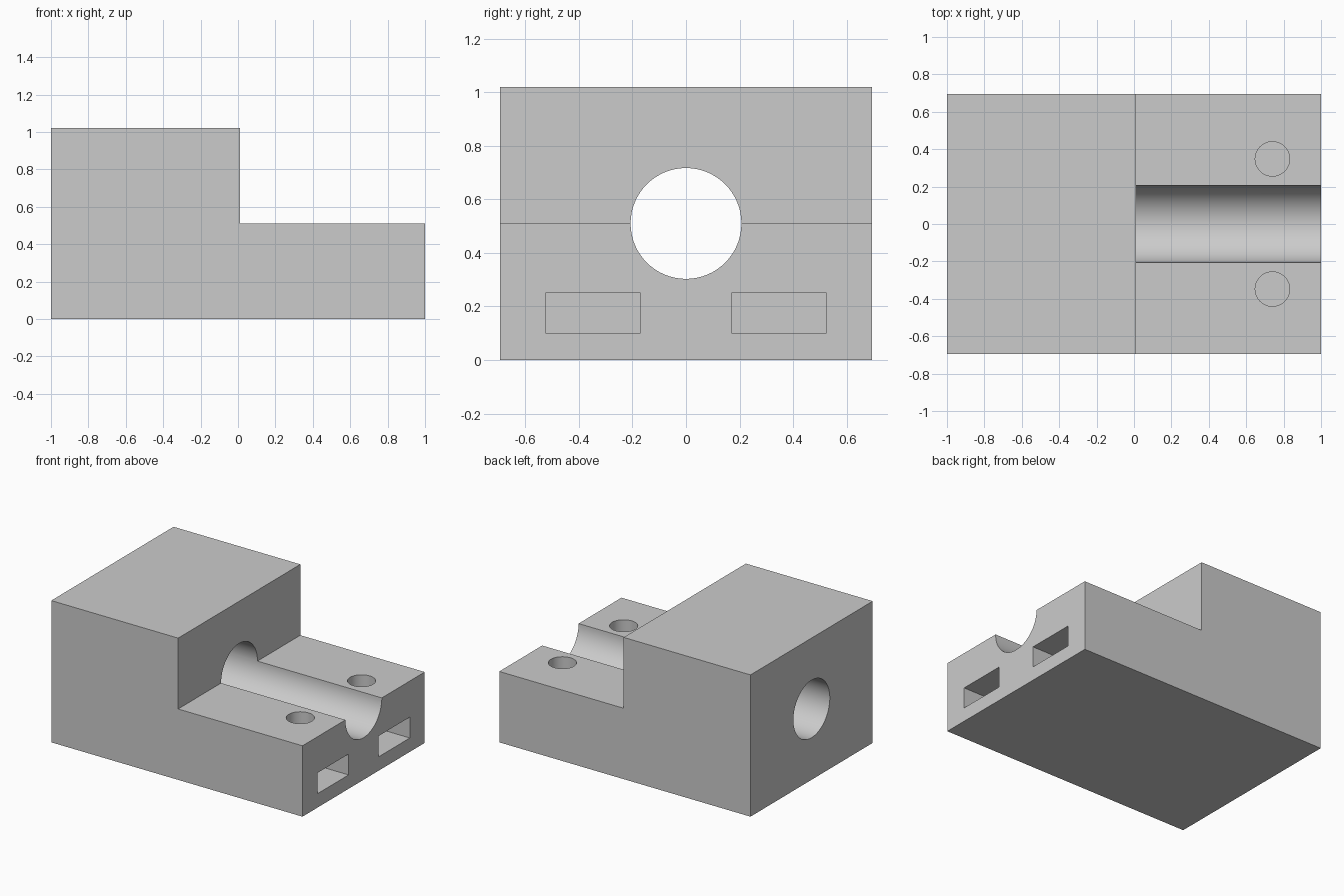
import bpy
import bmesh
import math
from mathutils import Matrix

default_cube = bpy.data.objects.get("Cube")
if default_cube:
    bpy.data.objects.remove(default_cube, do_unlink=True)

HALF_Y = 0.695
STEP_X, STEP_Z, TOP_Z = 0.01, 0.51, 1.02
BORE_R, SCREW_R = 0.207, 0.092
SCREW_X, SCREW_Y = 0.74, 0.348
SLOT_Z = (0.1, 0.25)
SLOT_W = 0.355

grey = bpy.data.materials.new("neutral_grey")
grey.use_nodes = True
colour = (0.6, 0.6, 0.6, 1)
grey.diffuse_color = colour
grey.node_tree.nodes["Principled BSDF"].inputs["Base Color"].default_value = colour


def add_object(name, bm):
    mesh = bpy.data.meshes.new(name)
    bmesh.ops.recalc_face_normals(bm, faces=bm.faces)
    bm.to_mesh(mesh)
    bm.free()
    mesh.materials.append(grey)
    obj = bpy.data.objects.new(name, mesh)
    bpy.context.collection.objects.link(obj)
    return obj


def cylinder(name, radius, depth, matrix, sides=64):
    bm = bmesh.new()
    bmesh.ops.create_cone(bm, cap_ends=True, segments=sides, radius1=radius,
                          radius2=radius, depth=depth, matrix=matrix)
    return add_object(name, bm)


def box(name, low, high):
    bm = bmesh.new()
    centre = [(a + b) / 2 for a, b in zip(low, high)]
    size = [b - a for a, b in zip(low, high)]
    bmesh.ops.create_cube(bm, size=1, matrix=Matrix.Translation(centre)
                          @ Matrix.Diagonal((*size, 1)))
    return add_object(name, bm)


# Stepped block: L-shaped side profile extruded across the depth
bm = bmesh.new()
profile = [(-1, 0), (1, 0), (1, STEP_Z), (STEP_X, STEP_Z), (STEP_X, TOP_Z), (-1, TOP_Z)]
face = bm.faces.new([bm.verts.new((x, -HALF_Y, z)) for x, z in profile])
extruded = bmesh.ops.extrude_face_region(bm, geom=[face])["geom"]
bmesh.ops.translate(bm, vec=(0, 2 * HALF_Y, 0),
                    verts=[v for v in extruded if isinstance(v, bmesh.types.BMVert)])
block = add_object("stepped_clamp_block", bm)

# Shaft bore running the full length, open along the low step
cutters = [cylinder("shaft_bore_cutter", BORE_R, 3,
                    Matrix.Translation((0, 0, STEP_Z)) @ Matrix.Rotation(math.pi / 2, 4, "Y"))]

# Nut slots entering from the end, each met by a screw hole from above
for side, name in ((-1, "right"), (1, "left")):
    y = side * SCREW_Y
    cutters.append(box(f"{name}_nut_slot_cutter",
                       (SCREW_X - SLOT_W / 2, y - SLOT_W / 2, SLOT_Z[0]),
                       (1.1, y + SLOT_W / 2, SLOT_Z[1])))
    bottom, top = SLOT_Z[1] - 0.05, STEP_Z + 0.1
    cutters.append(cylinder(f"{name}_screw_hole_cutter", SCREW_R, top - bottom,
                            Matrix.Translation((SCREW_X, y, (top + bottom) / 2))))

# Cut the openings, then drop the cutters
bpy.context.view_layer.objects.active = block
for cutter in cutters:
    cutter.hide_render = True
    cut = block.modifiers.new(cutter.name, "BOOLEAN")
    cut.operation = "DIFFERENCE"
    cut.solver = "EXACT"
    cut.object = cutter
    bpy.ops.object.modifier_apply(modifier=cut.name)
for cutter in cutters:
    bpy.data.objects.remove(cutter, do_unlink=True)

# Smooth round walls, crisp edges
bpy.ops.object.select_all(action="DESELECT")
block.select_set(True)
bpy.ops.object.shade_smooth_by_angle(angle=math.radians(30))
